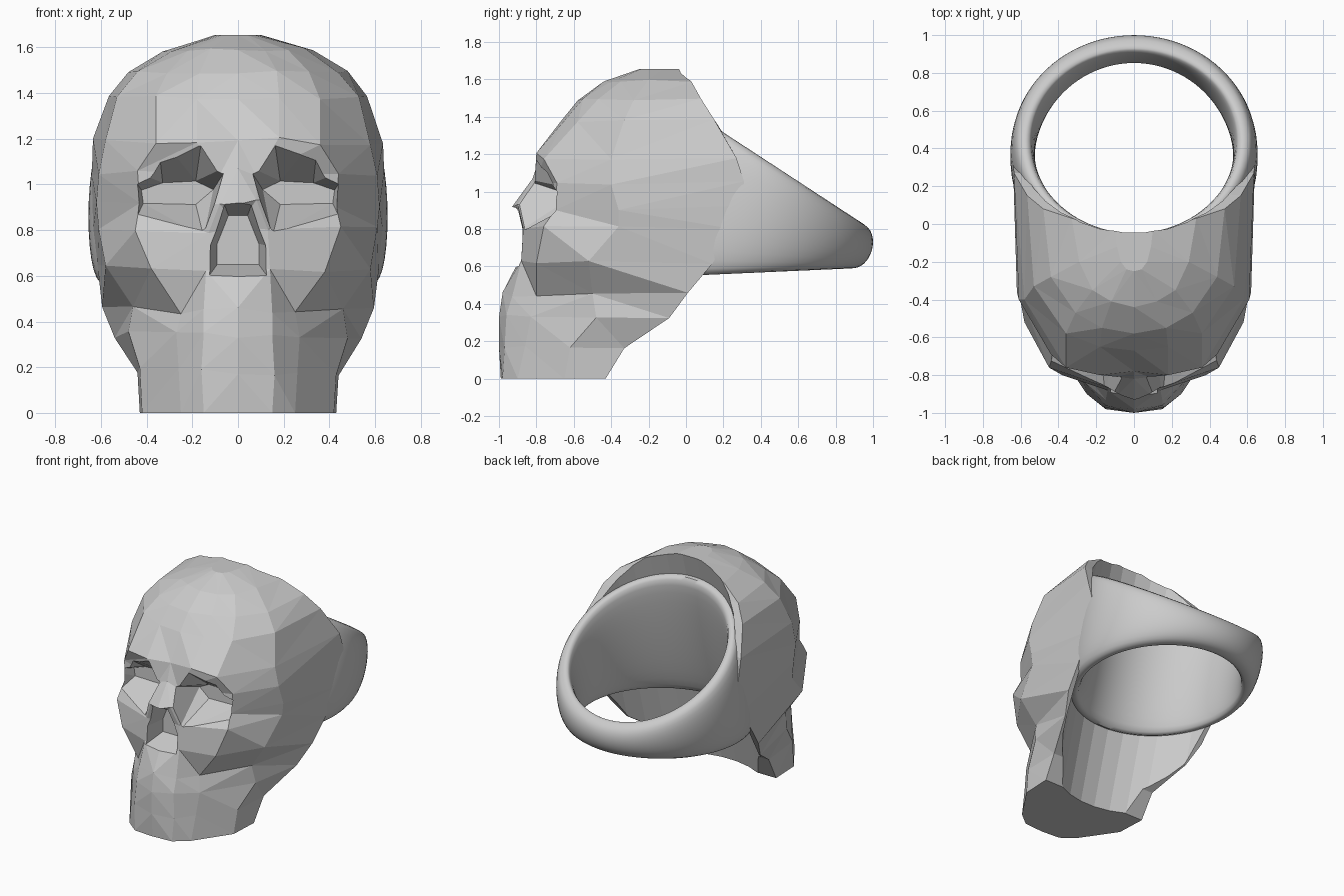
import bpy, bmesh, math, random
from mathutils import Matrix, Vector

if "Cube" in bpy.data.objects:
    bpy.data.objects.remove(bpy.data.objects["Cube"])

random.seed(4)
# Tilted frame of the finger hole
TILT = Matrix.Translation((0, 0.362, 0.86)) @ Matrix.Rotation(math.radians(-15.3), 4, 'X')


def loft(name, rings, cyclic=False, triangulate=False):
    """Skin a row of equal-length closed sections; cap the ends unless cyclic."""
    bm = bmesh.new()
    rows = [[bm.verts.new(p) for p in ring] for ring in rings]
    n = len(rows[0])
    for i in range(len(rows) - (0 if cyclic else 1)):
        a, b = rows[i], rows[(i + 1) % len(rows)]
        for j in range(n):
            k = (j + 1) % n
            bm.faces.new((a[j], a[k], b[k], b[j]))
    if not cyclic:
        bm.faces.new(rows[0])
        bm.faces.new(rows[-1])
    if triangulate:
        bmesh.ops.triangulate(bm, faces=bm.faces[:], quad_method='SHORT_EDGE')
    bmesh.ops.recalc_face_normals(bm, faces=bm.faces[:])
    me = bpy.data.meshes.new(name)
    bm.to_mesh(me)
    bm.free()
    ob = bpy.data.objects.new(name, me)
    bpy.context.collection.objects.link(ob)
    return ob


def cut(target, cutter):
    m = target.modifiers.new("cut", 'BOOLEAN')
    m.operation = 'DIFFERENCE'
    m.solver = 'EXACT'
    m.object = cutter
    bpy.context.view_layer.objects.active = target
    bpy.ops.object.modifier_apply(modifier=m.name)
    bpy.data.objects.remove(cutter)


# Skull: half sections per level (z, front y, then brow/cheek/side/rear x,y)
levels = [
    (0.00, -0.99, 0.15, -0.98, 0.25, -0.90, 0.42, -0.65, 0.43, -0.43),
    (0.18, -1.00, 0.16, -0.97, 0.26, -0.86, 0.43, -0.62, 0.44, -0.33),
    (0.34, -1.00, 0.15, -0.96, 0.27, -0.83, 0.48, -0.48, 0.54, -0.09),
    (0.45, -0.98, 0.15, -0.93, 0.25, -0.80, 0.46, -0.50, 0.595, 0.01),
    (0.63, -0.89, 0.14, -0.88, 0.38, -0.80, 0.58, -0.52, 0.615, 0.14),
    (0.80, -0.88, 0.13, -0.87, 0.45, -0.76, 0.61, -0.36, 0.635, 0.25),
    (0.92, -0.935, 0.08, -0.90, 0.43, -0.70, 0.62, -0.36, 0.64, 0.30),
    (1.05, -0.82, 0.08, -0.81, 0.44, -0.69, 0.61, -0.40, 0.64, 0.31),
    (1.19, -0.78, 0.18, -0.80, 0.36, -0.76, 0.58, -0.40, 0.635, 0.27),
    (1.38, -0.67, 0.18, -0.65, 0.36, -0.58, 0.53, -0.33, 0.565, 0.15),
    (1.49, -0.58, 0.17, -0.55, 0.31, -0.47, 0.44, -0.28, 0.48, 0.08),
    (1.59, -0.44, 0.12, -0.41, 0.22, -0.35, 0.29, -0.20, 0.33, 0.03),
    (1.655, -0.25, 0.04, -0.24, 0.07, -0.20, 0.09, -0.12, 0.10, -0.03),
]
sections = []
for n, lv in enumerate(levels):
    half = [Vector((lv[i], lv[i + 1], lv[0])) for i in range(2, 10, 2)]
    mirror = [Vector((-p.x, p.y, p.z)) for p in reversed(half)]
    ring = [Vector((0, lv[1], lv[0]))] + half + mirror
    if 0 < n < len(levels) - 1:          # hand-cut unevenness of the facets
        amount = 0.02 if lv[0] < 1.3 else 0.008
        for p in ring:
            p.z += random.uniform(-amount, amount)
    sections.append(ring)
skull = loft("skull", sections, triangulate=True)


# Tapered pocket pushed in from the face; each end is (y, x factor, z factor)
def pocket(rim, side, cx, cz, *ends):
    return loft("pocket", [[(side * (cx + (x - cx) * fx), y, cz + (z - cz) * fz) for x, z in rim]
                           for y, fx, fz in ends], triangulate=True)


# Eye sockets: brow slopes back down to a narrow slot
eye = [(0.08, 1.06), (0.17, 1.21), (0.34, 1.18), (0.45, 1.05), (0.44, 0.82), (0.17, 0.80)]
for s in (1, -1):
    cut(skull, pocket(eye, s, 0.27, 0.95, (-0.92, 1.2, 1.2), (-0.60, 0.85, 0.25)))

# Nose opening
nose = [(-0.06, 0.92), (0.06, 0.92), (0.13, 0.73), (0.13, 0.59), (-0.13, 0.59), (-0.13, 0.73)]
cut(skull, pocket(nose, 1, 0, 0.76, (-1.0, 1.15, 1.12), (-0.74, 0.7, 0.65)))

# Tilted low-poly bore through the back of the skull
bore = []
for h in (-1.8, 1.8):
    bore.append([TILT @ Vector((0.605 * math.cos(a), 0.605 * math.sin(a), h))
                 for a in [2 * math.pi * (i + 0.5) / 32 for i in range(32)]])
cut(skull, loft("bore", bore))

# Ring band: rounded section, thin at the back and growing taller toward the skull
band = []
for i in range(96):
    a = 2 * math.pi * i / 96
    ring = []
    for j in range(28):
        t = 2 * math.pi * j / 28
        c = math.cos(t)
        r = 0.575 + (0.08 * c ** 0.7 if c > 0 else -0.05 * (-c) ** 0.6)
        v = r * math.sin(a)
        height = 0.115 + (0.60 - v) * 0.322
        ring.append(TILT @ Vector((r * math.cos(a), v, height * math.sin(t))))
    band.append(ring)
ring_band = loft("ring_band", band, cyclic=True)

bpy.ops.object.select_all(action='DESELECT')
ring_band.select_set(True)
bpy.context.view_layer.objects.active = ring_band
bpy.ops.object.shade_smooth_by_angle(angle=math.radians(50))
